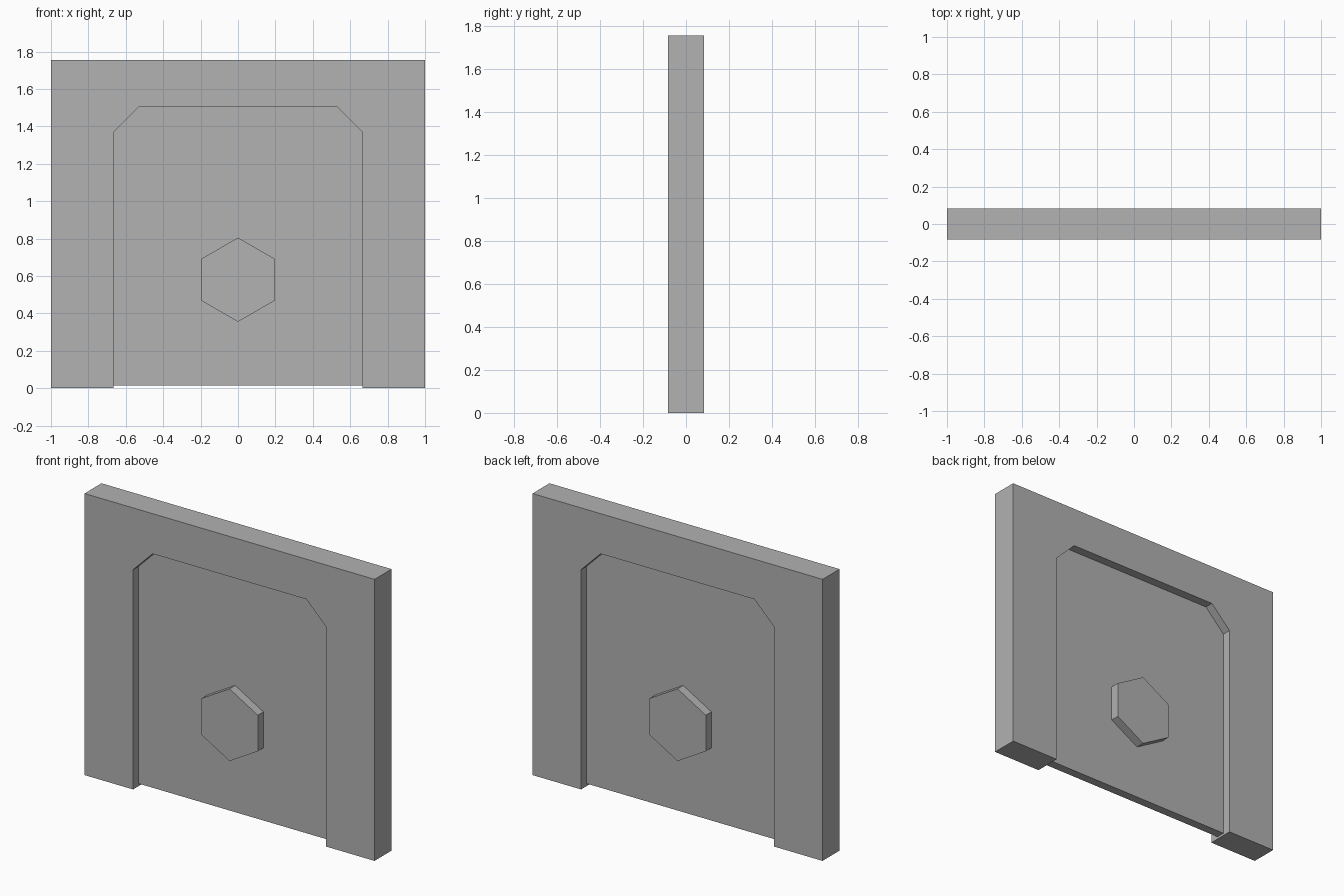
import bpy
import math

cube = bpy.data.objects.get("Cube")
if cube:
    bpy.data.objects.remove(cube, do_unlink=True)

grey = bpy.data.materials.new("plain grey")
grey.use_nodes = True
colour = (0.445, 0.445, 0.445, 1)
grey.diffuse_color = colour
grey.node_tree.nodes["Principled BSDF"].inputs["Base Color"].default_value = colour


def prism(name, outline, depth):
    """Extrude an (x, z) outline evenly to both sides of y = 0."""
    n = len(outline)
    verts = [(x, y, z) for y in (-depth / 2, depth / 2) for x, z in outline]
    faces = [list(range(n)), list(range(2 * n - 1, n - 1, -1))]
    faces += [(i, i + n, (i + 1) % n + n, (i + 1) % n) for i in range(n)]
    mesh = bpy.data.meshes.new(name)
    mesh.from_pydata(verts, [], faces)
    mesh.materials.append(grey)
    obj = bpy.data.objects.new(name, mesh)
    bpy.context.collection.objects.link(obj)
    return obj


def mirrored(half):
    """Close a right-hand half outline with its mirror image."""
    return half + [(-x, z) for x, z in reversed(half)]


thickness, height = 0.167, 1.755
opening = [(0.665, 0), (0.665, 1.37), (0.53, 1.505)]

# Wall with a chamfered doorway
wall_half = [(-x, z) for x, z in reversed(opening)] + [(-1, 0), (-1, height)]
prism("wall_frame", mirrored(wall_half), thickness)

# Thin door panel, raised just off the floor
prism("door_panel", mirrored([(0.665, 0.015)] + opening[1:]), thickness / 3)

# Hexagonal boss, flush with the wall on both sides
corners = [math.radians(30 + 60 * i) for i in range(6)]
prism("hexagon_boss", [(0.225 * math.cos(a), 0.58 + 0.225 * math.sin(a)) for a in corners], thickness)
